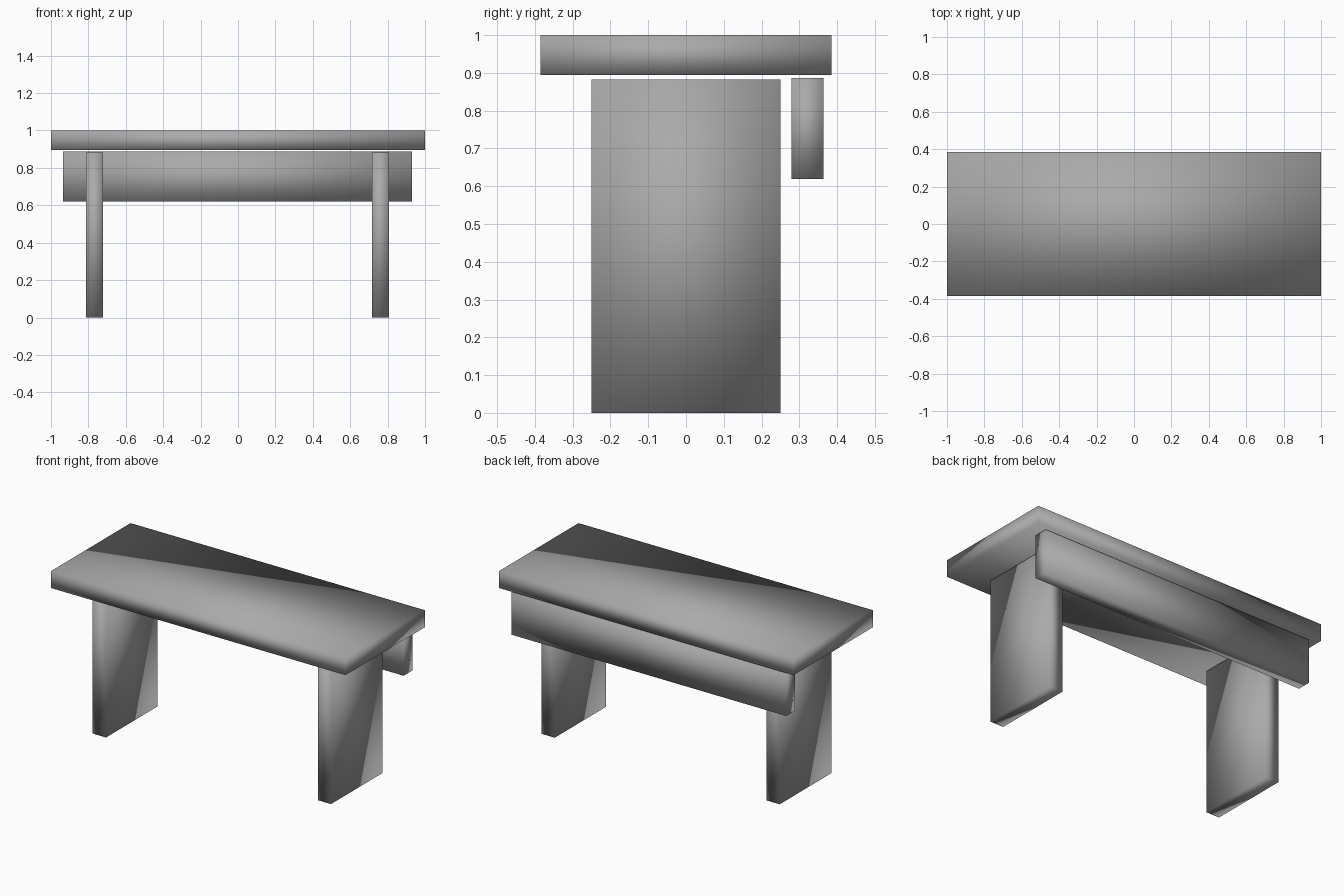
import bpy
import bmesh
from mathutils import Vector

default_cube = bpy.data.objects.get("Cube")
if default_cube:
    bpy.data.objects.remove(default_cube, do_unlink=True)

# Single grey finish
GREY = (0.4, 0.4, 0.4, 1.0)
grey = bpy.data.materials.new("plain grey")
grey.use_nodes = True
grey.diffuse_color = GREY
grey.node_tree.nodes["Principled BSDF"].inputs["Base Color"].default_value = GREY


def board(name, low, high):
    """Smooth-shaded plank spanning two opposite corners."""
    low, high = Vector(low), Vector(high)
    size = high - low
    bm = bmesh.new()
    bmesh.ops.create_cube(bm, size=1.0)
    bmesh.ops.scale(bm, vec=size, verts=bm.verts)
    for face in bm.faces:
        face.smooth = True
    mesh = bpy.data.meshes.new(name)
    bm.to_mesh(mesh)
    bm.free()
    mesh.materials.append(grey)
    obj = bpy.data.objects.new(name, mesh)
    obj.location = (low + high) / 2
    bpy.context.collection.objects.link(obj)
    return obj


# Seat plank
board("seat", (-1, -0.385, 0.895), (1, 0.385, 1))

# Slab legs at either end
for side, x in (("right", -0.767), ("left", 0.762)):
    board(side + "_leg", (x - 0.045, -0.25, 0), (x + 0.045, 0.25, 0.882))

# Rail under the back edge of the seat
board("back_rail", (-0.935, 0.279, 0.619), (0.93, 0.364, 0.887))
